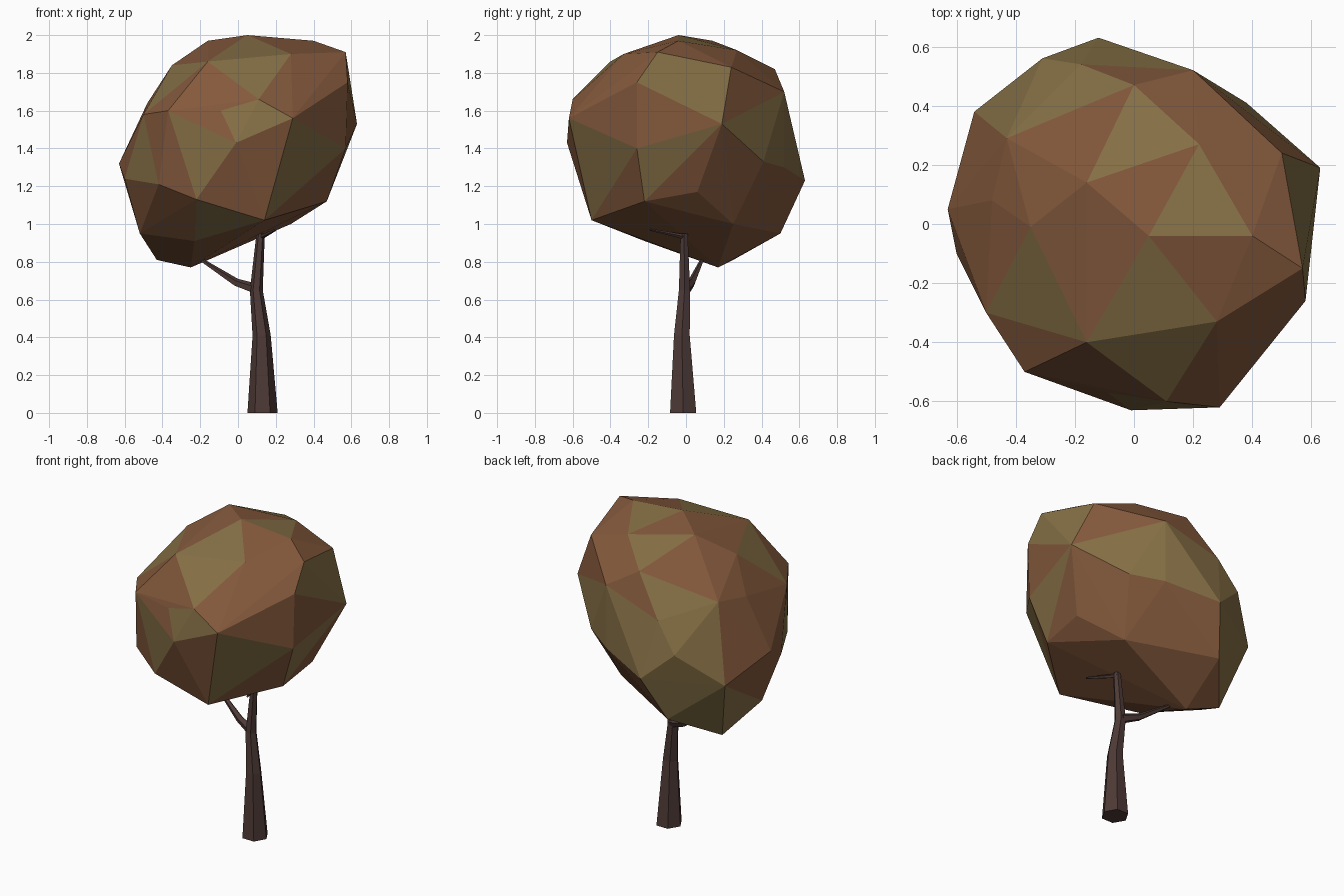
import bpy, bmesh, math, random
from mathutils import Vector

if "Cube" in bpy.data.objects:
    bpy.data.objects.remove(bpy.data.objects["Cube"])

random.seed(4)


def material(name, rgb):
    m = bpy.data.materials.new(name)
    m.diffuse_color = (*rgb, 1)
    m.use_nodes = True
    m.node_tree.nodes["Principled BSDF"].inputs["Base Color"].default_value = m.diffuse_color
    return m


bark = material("bark", (0.075, 0.042, 0.037))
brown = material("brown_leaf", (0.23, 0.10, 0.045))
olive = material("olive_leaf", (0.235, 0.16, 0.06))


def add_object(name, bm, mats):
    bmesh.ops.recalc_face_normals(bm, faces=bm.faces[:])
    me = bpy.data.meshes.new(name)
    bm.to_mesh(me)
    bm.free()
    for m in mats:
        me.materials.append(m)
    ob = bpy.data.objects.new(name, me)
    bpy.context.collection.objects.link(ob)
    return ob


def limb(name, path, sides):
    """Tapered faceted tube through (x, y, z, radius) points."""
    bm = bmesh.new()
    pts = [Vector(p[:3]) for p in path]
    rings = []
    for i, p in enumerate(pts):
        d = (pts[min(i + 1, len(pts) - 1)] - pts[max(i - 1, 0)]).normalized()
        if i == 0 and p.z == 0:
            d = Vector((0, 0, 1))
        ref = Vector((0, 1, 0)) if abs(d.y) < 0.8 else Vector((0, 0, 1))
        u = ref.cross(d).normalized()
        v = d.cross(u)
        angles = [math.tau * k / sides for k in range(sides)]
        rings.append([bm.verts.new(p + path[i][3] * (u * math.cos(a) + v * math.sin(a)))
                      for a in angles])
    for a, b in zip(rings, rings[1:]):
        for k in range(sides):
            n = (k + 1) % sides
            bm.faces.new((a[k], a[n], b[n], b[k]))
    bm.faces.new(rings[0][::-1])
    bm.faces.new(rings[-1])
    return add_object(name, bm, [bark])


# Trunk, side branch and upper twig
limb("trunk", [(.13, -.015, 0, .08), (.125, -.022, .41, .048),
               (.097, -.008, .65, .034), (.12, -.01, .95, .022)], 6)
limb("side_branch", [(.095, 0, .655, .03), (-.01, .03, .69, .022),
                     (-.21, .09, .82, .009)], 5)
limb("upper_twig", [(.12, 0, .93, .014), (.15, -.07, .945, .011),
                    (.20, -.19, .97, .006)], 5)

# Crown: hull around the corner points of the foliage
corners = [
    (.05, -.04, 2), (.40, -.04, 1.97), (.57, -.15, 1.91), (.28, -.33, 1.90),
    (-.16, .14, 1.97), (-.35, -.01, 1.84), (0, .47, 1.82), (.22, .27, 1.92),
    (.50, .24, 1.83), (-.16, -.40, 1.86), (.58, -.26, 1.75), (.63, .19, 1.53),
    (.57, -.26, 1.40), (.29, -.62, 1.56), (.11, -.60, 1.66), (-.01, -.63, 1.43),
    (-.09, -.57, 1.60), (-.37, -.50, 1.60), (-.50, -.30, 1.58), (-.48, .08, 1.64),
    (-.63, .05, 1.32), (-.60, -.10, 1.24), (-.42, -.42, 1.21), (-.22, -.52, 1.13),
    (.14, -.50, 1.02), (.47, -.22, 1.12), (.48, .06, 1.17), (.38, .41, 1.33),
    (.20, .52, 1.70), (.20, .52, 1.30), (-.12, .63, 1.23), (-.31, .56, 1.40),
    (-.54, .38, 1.20), (-.43, .29, 1.67), (-.22, .50, .95), (-.25, .17, .77),
    (-.43, .25, .81), (-.52, -.02, .95), (-.23, -.22, .91), (.28, .25, 1.0),
    (-.18, .54, 1.58)]
bm = bmesh.new()
for c in corners:
    bm.verts.new(c)
bmesh.ops.convex_hull(bm, input=bm.verts[:])
bmesh.ops.delete(bm, geom=[v for v in bm.verts if not v.link_faces], context='VERTS')

# Olive patches among the brown leaf faces
patches = [Vector(p) for p in [
    (.22, .06, 1.96), (.07, -.26, 1.92), (.01, -.43, 1.79), (-.20, -.55, 1.40),
    (.10, -.60, 1.53), (-.10, -.41, 1.02), (.57, .06, 1.70), (.33, -.46, 1.33),
    (.54, -.14, 1.23), (.50, .28, 1.56), (-.42, -.28, 1.67), (-.52, -.25, 1.33)]]
for f in bm.faces:
    c = f.calc_center_median()
    near = min((c - p).length for p in patches) < 0.14
    f.material_index = int(near or (c.y > .15 and random.random() < .4))
add_object("crown", bm, [brown, olive])
